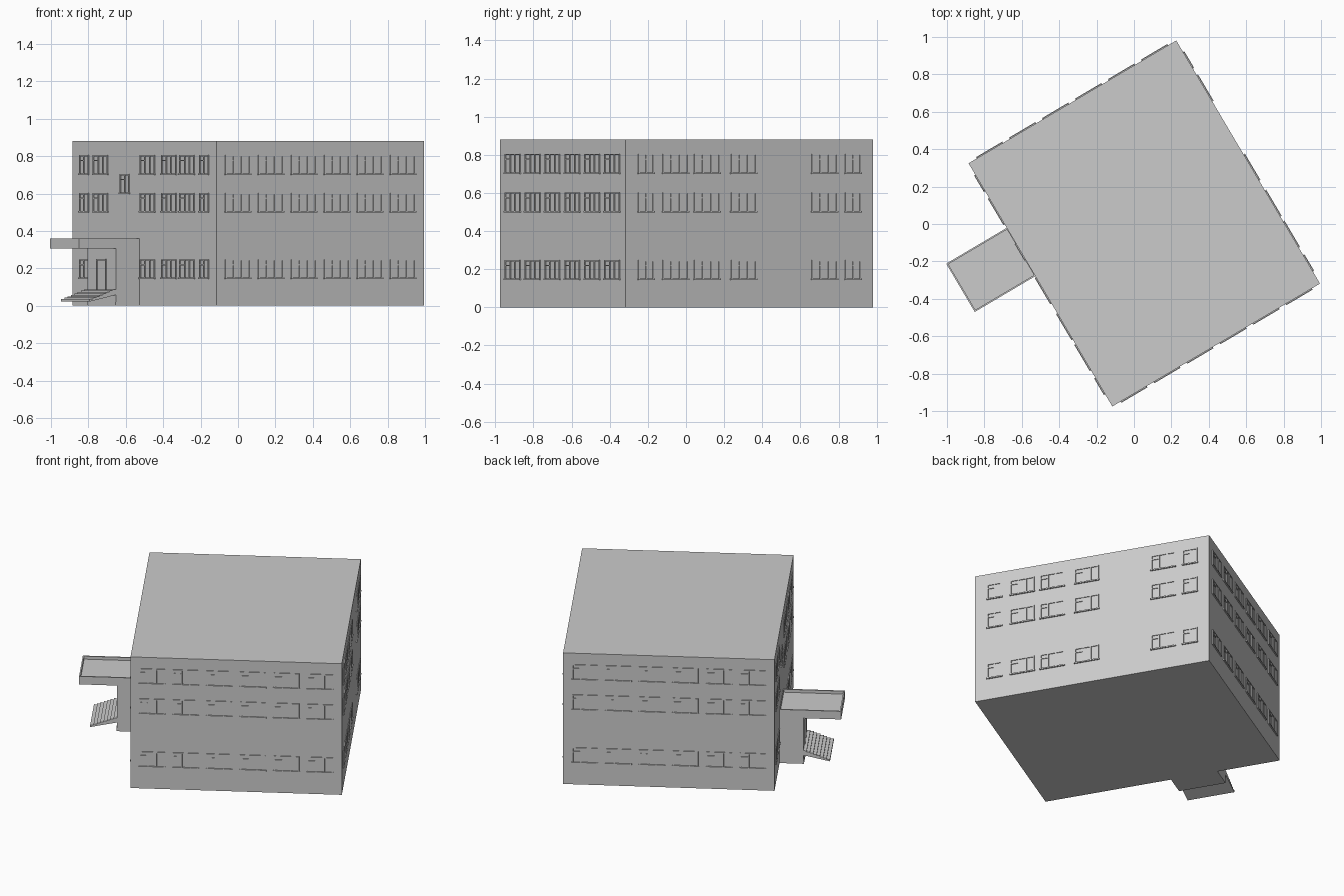
import bpy, bmesh, math
from mathutils import Matrix, Vector

if "Cube" in bpy.data.objects:
    bpy.data.objects.remove(bpy.data.objects["Cube"])

HALF_W, HALF_D, HEIGHT = 0.645, 0.755, 0.88
SITE = Matrix.Translation((0.055, 0.003, 0)) @ Matrix.Rotation(math.radians(30.6), 4, 'Z')


def finish(name, bm, matrix):
    bmesh.ops.recalc_face_normals(bm, faces=bm.faces)
    mesh = bpy.data.meshes.new(name)
    bm.to_mesh(mesh)
    bm.free()
    obj = bpy.data.objects.new(name, mesh)
    obj.matrix_world = matrix
    bpy.context.collection.objects.link(obj)
    return obj


def box(bm, x0, x1, y0, y1, z0, z1):
    size = Matrix.Diagonal((x1 - x0, y1 - y0, z1 - z0, 1))
    mid = Matrix.Translation(((x0 + x1) / 2, (y0 + y1) / 2, (z0 + z1) / 2))
    return bmesh.ops.create_cube(bm, size=1, matrix=mid @ size)['verts']


def wall(turns, distance):
    # frame of one facade: x runs left to right seen from outside, -y points out
    return SITE @ Matrix.Rotation(turns * math.pi / 2, 4, 'Z') @ Matrix.Translation((0, -distance, 0))


def window(bm, centre, width, z0, z1, panes):
    bar, out, inside = 0.007, -0.005, 0.002
    left, right = centre - width / 2, centre + width / 2
    for i in range(panes + 1):
        x = left + (width - bar) * i / panes
        box(bm, x, x + bar, out, inside, z0, z1)
    box(bm, left, right, out, inside, z1 - bar, z1)
    box(bm, left - 0.004, right + 0.004, -0.008, inside, z0 - 0.005, z0 + 0.003)
    # transom over one opening sash
    z = z0 + (z1 - z0) * 0.68
    box(bm, left, left + width / panes, out, inside, z, z + bar)


# main block
bm = bmesh.new()
box(bm, -HALF_W, HALF_W, -HALF_D, HALF_D, 0, HEIGHT)
finish("building_block", bm, SITE)

# windows on the four facades
FLOORS = [(0.148, 0.248), (0.503, 0.603), (0.705, 0.805)]
SHORT = [((i - 2.5) * 0.205, 0.155, 3) for i in range(6)]
LONG = [(0.126 - HALF_D, 0.095, 2), (0.305 - HALF_D, 0.155, 3), (0.497 - HALF_D, 0.155, 3),
        (0.721 - HALF_D, 0.155, 3), (1.213 - HALF_D, 0.155, 3), (1.387 - HALF_D, 0.095, 2)]
MIRRORED = [(-c, w, p) for c, w, p in LONG]
FACADES = [("front", 0, HALF_D, SHORT), ("right", 1, HALF_W, LONG),
           ("back", 2, HALF_D, SHORT), ("entrance", 3, HALF_W, MIRRORED)]
for name, turns, distance, layout in FACADES:
    bm = bmesh.new()
    for z0, z1 in FLOORS:
        for centre, width, panes in layout:
            window(bm, centre, width, z0, z1, panes)
    if name == "entrance":  # landing window of the stairwell
        window(bm, HALF_D - 0.96, 0.1, 0.603, 0.703, 2)
    finish(name + "_windows", bm, wall(turns, distance))

# entrance group, centred on the doorway
ENTRY = wall(3, HALF_W) @ Matrix.Translation((-0.204, 0, 0))
PORCH = 0.145

# vestibule
bm = bmesh.new()
box(bm, -0.15, 0.15, -PORCH, 0.005, 0.0, 0.306)
finish("vestibule", bm, ENTRY)

# base strip and door frame
bm = bmesh.new()
box(bm, -0.15, 0.15, -PORCH - 0.004, -PORCH, 0.0, 0.02)
finish("vestibule_plinth", bm, ENTRY)
bm = bmesh.new()
for x in (-0.05, 0.042):
    box(bm, x, x + 0.008, -PORCH - 0.005, -PORCH + 0.002, 0.085, 0.25)
box(bm, -0.05, 0.05, -PORCH - 0.005, -PORCH + 0.002, 0.242, 0.25)
finish("door_frame", bm, ENTRY)

# canopy with a raised rim
bm = bmesh.new()
box(bm, -0.15, 0.15, -0.376, 0.005, 0.306, 0.36)
top = max(bm.faces, key=lambda f: f.calc_center_median().z)
bmesh.ops.inset_region(bm, faces=[top], thickness=0.012)
floor = bmesh.ops.extrude_face_region(bm, geom=[top])
bmesh.ops.translate(bm, vec=(0, 0, -0.02),
                    verts=[v for v in floor['geom'] if isinstance(v, bmesh.types.BMVert)])
if top.is_valid:
    bm.faces.remove(top)
finish("canopy", bm, ENTRY)

# entrance stairs: stepped profile with a sloping underside
STEPS, RUN, LOW, HIGH = 8, 0.163, 0.028, 0.088
tread, rise = RUN / STEPS, (HIGH - LOW) / STEPS
profile = [(-PORCH - RUN, LOW - 0.006)]
for i in range(STEPS):
    y, z = -PORCH - RUN + i * tread, LOW + (i + 1) * rise
    profile += [(y, z), (y + tread, z)]
profile.append((-PORCH, HIGH - 0.03))
bm = bmesh.new()
side = bm.faces.new([bm.verts.new((-0.15, y, z)) for y, z in profile])
ext = bmesh.ops.extrude_face_region(bm, geom=[side])
bmesh.ops.translate(bm, vec=Vector((0.3, 0, 0)),
                    verts=[v for v in ext['geom'] if isinstance(v, bmesh.types.BMVert)])
if not any(len(f.verts) == len(profile) and f.calc_center_median().x < -0.1 for f in bm.faces):
    bm.faces.new([v for v in side.verts])
finish("entrance_stairs", bm, ENTRY)
